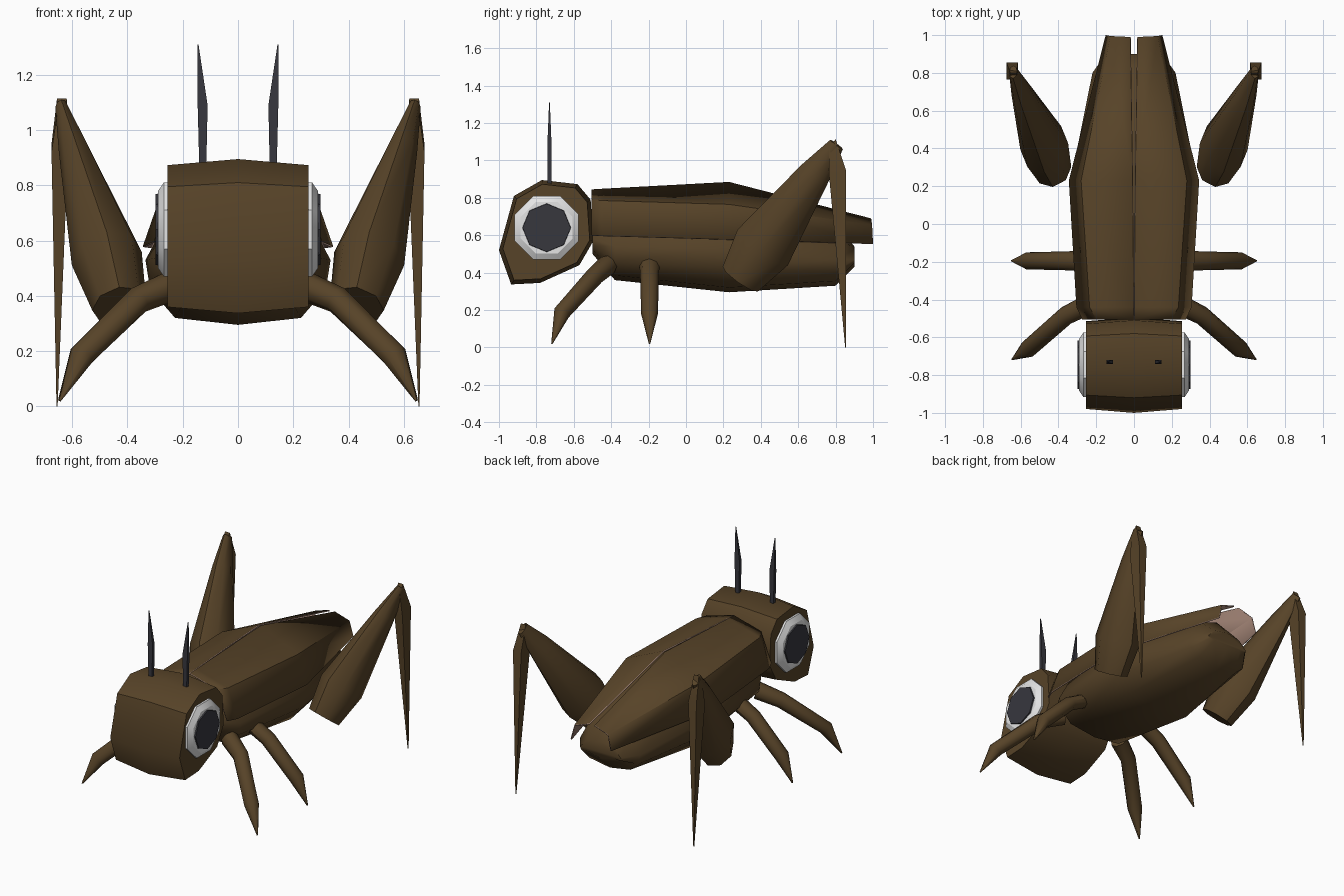
import bpy, bmesh, math
from mathutils import Vector

if "Cube" in bpy.data.objects:
    bpy.data.objects.remove(bpy.data.objects["Cube"])


def material(name, rgb):
    m = bpy.data.materials.new(name)
    m.diffuse_color = (*rgb, 1)
    m.use_nodes = True
    m.node_tree.nodes["Principled BSDF"].inputs["Base Color"].default_value = m.diffuse_color
    return m


BROWN = material("brown", (0.095, 0.056, 0.021))
DARK = material("charcoal", (0.038, 0.038, 0.048))
WHITE = material("white", (0.78, 0.78, 0.78))
PINK = material("dusty pink", (0.36, 0.23, 0.18))


def loft(name, rings, mats, caps=True, closed=True, angle=35):
    """Skin a list of equal-length point rings into one object."""
    bm = bmesh.new()
    rows = [[bm.verts.new(p) for p in r] for r in rings]
    n = len(rows[0])
    for a, b in zip(rows, rows[1:]):
        for i in range(n if closed else n - 1):
            j = (i + 1) % n
            bm.faces.new((a[i], a[j], b[j], b[i]))
    if caps:
        bm.faces.new(rows[0][::-1])
        bm.faces.new(rows[-1])
    bmesh.ops.recalc_face_normals(bm, faces=bm.faces)
    me = bpy.data.meshes.new(name)
    bm.to_mesh(me)
    bm.free()
    ob = bpy.data.objects.new(name, me)
    bpy.context.collection.objects.link(ob)
    for m in mats:
        me.materials.append(m)
    bpy.ops.object.select_all(action='DESELECT')
    ob.select_set(True)
    bpy.context.view_layer.objects.active = ob
    bpy.ops.object.shade_smooth_by_angle(angle=math.radians(angle))
    return ob


def limb(name, path, side, sides=8):
    """Tapering limb; path rows are (x, y, z, half width, half depth)."""
    pts = [Vector((p[0] * side, p[1], p[2])) for p in path]
    rings = []
    for i, p in enumerate(path):
        axis = (pts[min(i + 1, len(pts) - 1)] - pts[max(i - 1, 0)]).normalized()
        v = axis.cross(Vector((1, 0, 0))).normalized()
        u = v.cross(axis)
        rings.append([pts[i] + u * p[3] * math.cos(t) + v * p[4] * math.sin(t)
                      for t in (2 * math.pi * k / sides for k in range(sides))])
    return loft(name, rings, [BROWN], angle=50)


def disc(name, side, mat, layers, turn):
    """Octagonal plate on the side of the head; layers are (x, radius)."""
    rings = []
    for x, r in layers:
        rings.append([(side * x, -0.745 + r * math.cos(turn + k * math.pi / 4),
                       0.64 + r * math.sin(turn + k * math.pi / 4)) for k in range(8)])
    return loft(name, rings, [mat], angle=25)


# Head: side profile skinned across x, fuller in the middle
profile = [(-1.0, 0.52), (-0.92, 0.81), (-0.77, 0.895), (-0.58, 0.873), (-0.51, 0.79),
           (-0.495, 0.57), (-0.57, 0.44), (-0.78, 0.345), (-0.935, 0.337)]
head = []
for x, s in ((-0.255, 0.92), (0, 1), (0.255, 0.92)):
    head.append([(x, -0.74 + (y + 0.74) * s, 0.62 + (z - 0.62) * s) for y, z in profile])
loft("head", head, [BROWN], angle=40)

# Body: ring sections (y, half width, bottom, widest height, top)
body = []
for y, w, b, m, t in ((-0.50, 0.20, 0.50, 0.58, 0.72), (-0.38, 0.285, 0.36, 0.54, 0.78),
                      (0.23, 0.335, 0.295, 0.53, 0.82), (0.80, 0.22, 0.33, 0.47, 0.66),
                      (0.90, 0.15, 0.43, 0.47, 0.54)):
    half = [(0.0, b), (0.68 * w, b + 0.025), (0.95 * w, b + 0.55 * (m - b)), (w, m),
            (0.65 * w, m + 0.75 * (t - m))]
    ring = [(x, y, z) for x, z in half] + [(0, y, t)]
    ring += [(-x, y, z) for x, z in half[:0:-1]]
    body.append(ring)
loft("body", body, [BROWN], angle=50)

for side, label in ((1, "right"), (-1, "left")):
    # Wing cover: thin folded shell with a pale inside
    sections = [
        [(0.002, -0.505, 0.845), (0.20, -0.505, 0.79), (0.275, -0.505, 0.60)],
        [(0.003, -0.44, 0.849), (0.235, -0.44, 0.785), (0.305, -0.44, 0.597)],
        [(0.008, 0.23, 0.885), (0.28, 0.23, 0.765), (0.345, 0.23, 0.578)],
        [(0.02, 0.99, 0.69), (0.125, 0.995, 0.655), (0.15, 1.0, 0.555)]]
    wing = loft(f"wing_{label}", [[(side * x, y, z) for x, y, z in s] for s in sections],
                [BROWN, PINK], caps=False, closed=False, angle=30)
    # Make the normals face outward so the lining falls inside
    if sum(p.normal.z for p in wing.data.polygons) < 0:
        wing.data.flip_normals()
    solid = wing.modifiers.new("thickness", 'SOLIDIFY')
    solid.thickness = 0.008
    solid.offset = -1
    solid.material_offset = 1
    solid.material_offset_rim = 1

    # Eye and pupil
    disc(f"eye_{label}", side, WHITE, [(0.24, 0.185), (0.268, 0.185), (0.29, 0.15)],
         math.pi / 8)
    disc(f"pupil_{label}", side, DARK, [(0.289, 0.13), (0.298, 0.128)], 0)

    # Antenna: flat blade leaning outward at the tip
    blade = []
    for x0, x1, d, z in ((0.115, 0.14, 0.011, 0.86), (0.11, 0.146, 0.011, 1.09),
                         (0.143, 0.146, 0.002, 1.31)):
        blade.append([(side * x0, -0.73 - d, z), (side * x1, -0.73 - d, z),
                      (side * x1, -0.73 + d, z), (side * x0, -0.73 + d, z)])
    loft(f"antenna_{label}", blade, [DARK])

    # Front and middle legs
    limb(f"front_leg_{label}", [(0.23, -0.42, 0.44, 0.055, 0.055), (0.36, -0.485, 0.385, 0.05, 0.05),
                                (0.565, -0.665, 0.185, 0.048, 0.045),
                                (0.645, -0.717, 0.02, 0.004, 0.004)], side)
    limb(f"middle_leg_{label}", [(0.23, -0.195, 0.455, 0.045, 0.055), (0.36, -0.195, 0.385, 0.045, 0.05),
                                 (0.57, -0.195, 0.18, 0.045, 0.045),
                                 (0.648, -0.195, 0.02, 0.004, 0.004)], side)

    # Hind leg: swollen thigh up to the knee, then a spike to the ground
    limb(f"hind_thigh_{label}", [(0.43, 0.29, 0.365, 0.10, 0.115), (0.475, 0.41, 0.535, 0.13, 0.165),
                                 (0.595, 0.69, 0.93, 0.055, 0.085),
                                 (0.64, 0.805, 1.085, 0.022, 0.042)], side)
    shin = []
    for x0, x1, y0, y1, z0, z1 in ((0.62, 0.655, 0.765, 0.80, 1.06, 1.115),
                                   (0.615, 0.675, 0.765, 0.855, 0.92, 0.95),
                                   (0.653, 0.657, 0.851, 0.856, 0.0, 0.0)):
        shin.append([(side * x0, y0, z0), (side * x1, y0, z0),
                     (side * x1, y1, z1), (side * x0, y1, z1)])
    loft(f"hind_shin_{label}", shin, [BROWN])
